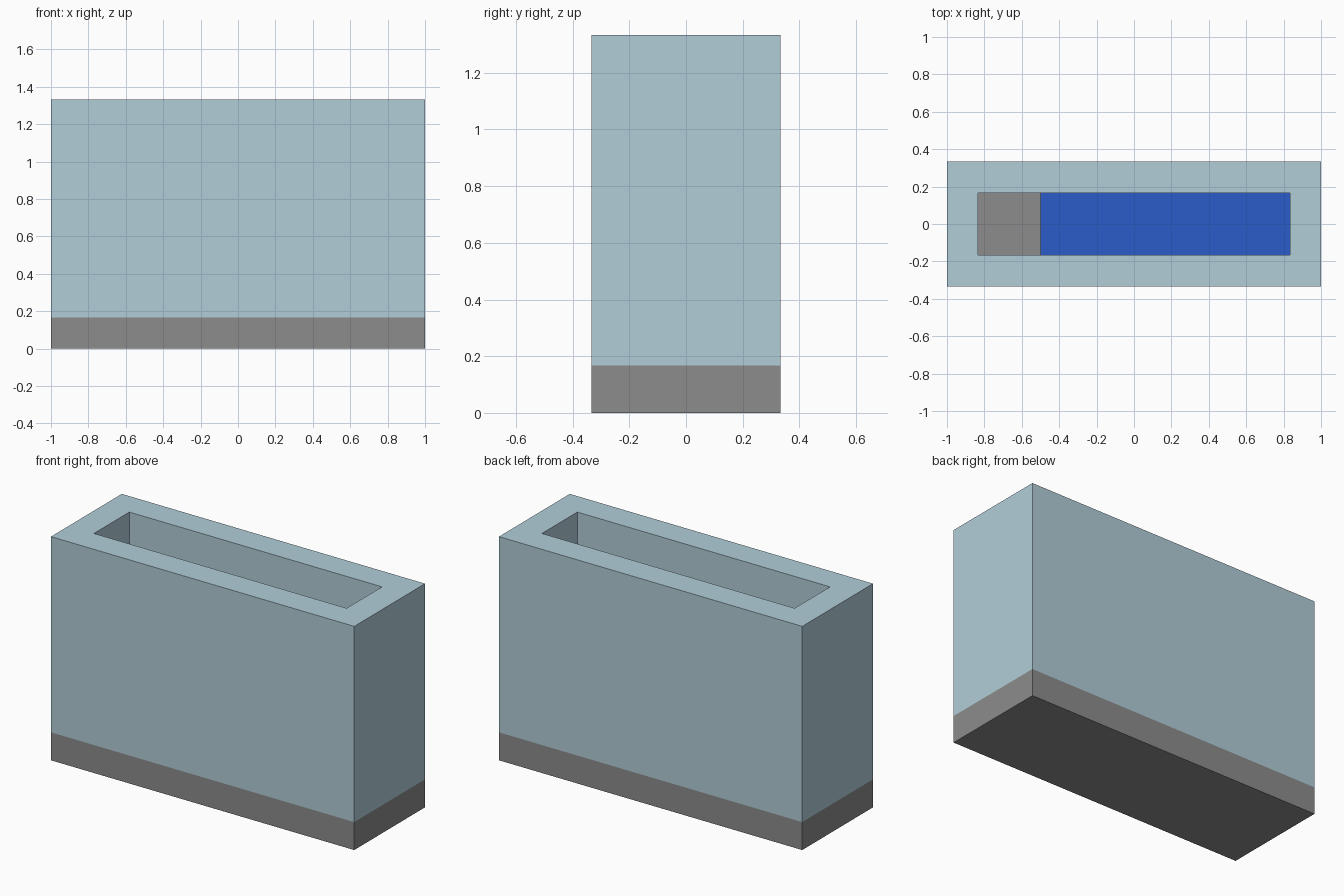
import bpy
import bmesh
from mathutils import Matrix, Vector

U = 1 / 6  # wall thickness, the module for all sizes


def make_material(name, rgb):
    mat = bpy.data.materials.new(name)
    mat.use_nodes = True
    color = (*rgb, 1)
    mat.diffuse_color = color
    mat.node_tree.nodes["Principled BSDF"].inputs["Base Color"].default_value = color
    return mat


def make_box(name, low, high, mat, hollow=False):
    """Box between two corners, in modules; hollow gives four walls open at top and bottom."""
    low, high = Vector(low) * U, Vector(high) * U
    bm = bmesh.new()
    bmesh.ops.create_cube(bm, size=1)
    bmesh.ops.transform(bm, verts=bm.verts, matrix=Matrix.Translation((low + high) / 2)
                        @ Matrix.Diagonal((*(high - low), 1)))
    bm.normal_update()
    if hollow:
        caps = [f for f in bm.faces if abs(f.normal.z) > 0.5]
        bmesh.ops.inset_individual(bm, faces=caps, thickness=U, use_even_offset=True)
        rims = [e for f in caps for e in f.edges]
        bmesh.ops.delete(bm, geom=caps, context="FACES_ONLY")
        bmesh.ops.bridge_loops(bm, edges=rims)
        bmesh.ops.recalc_face_normals(bm, faces=bm.faces)
    mesh = bpy.data.meshes.new(name)
    bm.to_mesh(mesh)
    bm.free()
    mesh.materials.append(mat)
    obj = bpy.data.objects.new(name, mesh)
    bpy.context.collection.objects.link(obj)
    return obj


cube = bpy.data.objects.get("Cube")
if cube:
    bpy.data.objects.remove(cube, do_unlink=True)

grey = make_material("grey", (0.265, 0.265, 0.265))
pale_blue = make_material("pale_blue", (0.445, 0.615, 0.69))
deep_blue = make_material("deep_blue", (0.024, 0.106, 0.59))

# Solid base slab, which is also the floor of the slot
make_box("base", (-6, -2, 0), (6, 2, 1), grey)

# Four thick walls around the open slot
make_box("walls", (-6, -2, 1), (6, 2, 8), pale_blue, hollow=True)

# Block lying on the floor, against one end of the slot
make_box("inner_block", (-3, -1, 1), (5, 1, 3), deep_blue)
